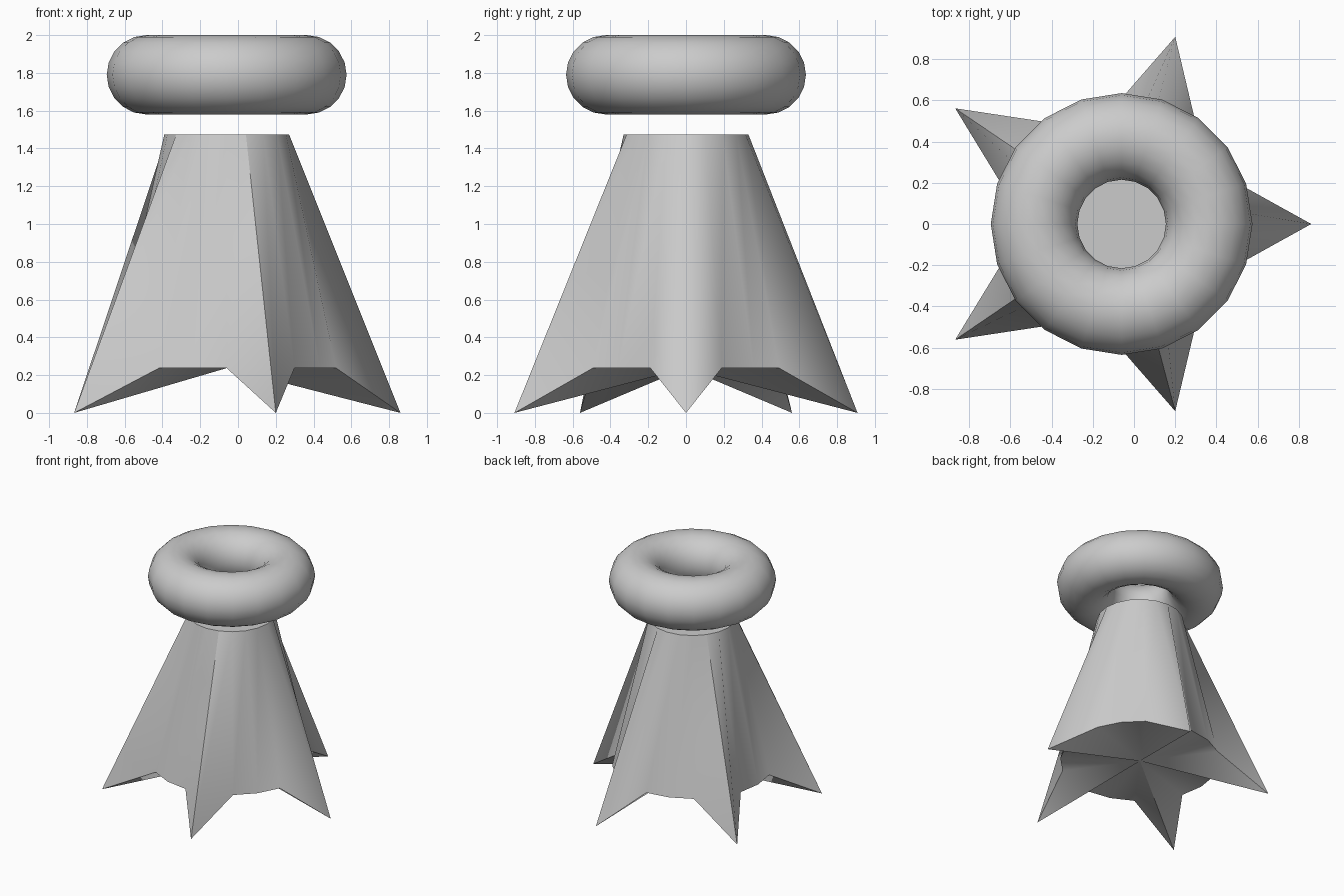
import bpy, bmesh
from math import cos, sin, radians, tau

if "Cube" in bpy.data.objects:
    bpy.data.objects.remove(bpy.data.objects["Cube"])

CX = -0.06      # shared axis of ring and skirt
N = 20


def smooth(obj, angle):
    bpy.ops.object.select_all(action='DESELECT')
    obj.select_set(True)
    bpy.context.view_layer.objects.active = obj
    bpy.ops.object.shade_smooth_by_angle(angle=radians(angle))


def polar(bm, cx, r, i, z):
    a = tau * i / N
    return bm.verts.new((cx + r * cos(a), r * sin(a), z))


# Floating ring
bpy.ops.mesh.primitive_torus_add(major_segments=N, minor_segments=20,
                                 major_radius=0.425, minor_radius=0.21,
                                 location=(CX, 0, 1.79))
ring = bpy.context.object
ring.name = "floating_ring"
smooth(ring, 60)

# Flared skirt: tapered cylinder, every fourth bottom point pulled out and down
bm = bmesh.new()
top = [polar(bm, CX, 0.33, i, 1.475) for i in range(N)]
hem = [polar(bm, -0.095, 0.955, i, 0) if i % 4 == 0
       else polar(bm, CX, 0.61, i, 0.237) for i in range(N)]
hub = bm.verts.new((CX, 0, 0.237))
for i in range(N):
    j = (i + 1) % N
    bm.faces.new((hem[i], hem[j], top[j]))
    bm.faces.new((hem[i], top[j], top[i]))
    bm.faces.new((hub, hem[j], hem[i]))     # underside fan
bm.faces.new(top)                           # flat top
mesh = bpy.data.meshes.new("star_skirt")
bm.to_mesh(mesh)
bm.free()
skirt = bpy.data.objects.new("star_skirt", mesh)
bpy.context.collection.objects.link(skirt)
smooth(skirt, 60)
